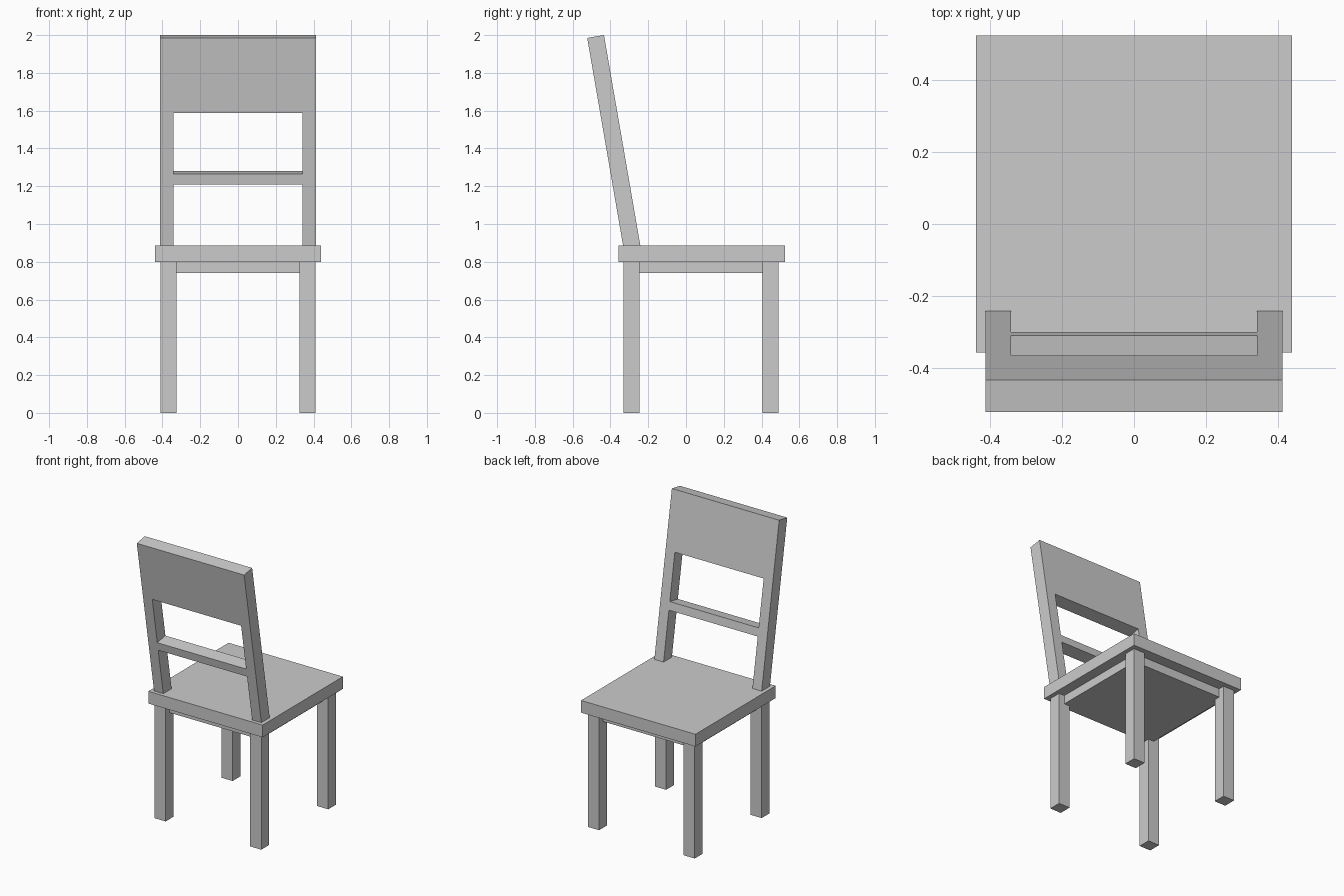
import bpy, math
from mathutils import Matrix, Vector

if "Cube" in bpy.data.objects:
    bpy.data.objects.remove(bpy.data.objects["Cube"])


def build(name, verts, faces):
    mesh = bpy.data.meshes.new(name)
    mesh.from_pydata(verts, [], faces)
    mesh.update()
    obj = bpy.data.objects.new(name, mesh)
    bpy.context.collection.objects.link(obj)
    return obj


def box(name, x, y, z):
    verts = [(a, b, c) for c in z for a, b in
             ((x[0], y[0]), (x[1], y[0]), (x[1], y[1]), (x[0], y[1]))]
    faces = [(3, 2, 1, 0), (4, 5, 6, 7), (0, 1, 5, 4),
             (1, 2, 6, 5), (2, 3, 7, 6), (3, 0, 4, 7)]
    return build(name, verts, faces)


# Seat and the apron block beneath it
box("seat", (-0.44, 0.44), (-0.358, 0.525), (0.80, 0.885))
box("apron", (-0.368, 0.368), (-0.288, 0.448), (0.74, 0.80))

# Four square legs
for side, sx in (("left", -1), ("right", 1)):
    x = sorted((sx * 0.325, sx * 0.411))
    box(f"front_leg_{side}", x, (0.405, 0.491), (0, 0.80))
    box(f"rear_leg_{side}", x, (-0.331, -0.245), (0, 0.80))

# Leaning backrest: one flush frame, cells of a grid with two openings
# Rows run from the top edge down: panel, opening, rail, opening
xs = (-0.413, -0.342, 0.342, 0.413)
rows = (0, -0.404, -0.731, -0.788, -1.155)
solid = {(0, 0), (1, 0), (2, 0), (0, 1), (2, 1),
         (0, 2), (1, 2), (2, 2), (0, 3), (2, 3)}
depth = 0.09
lean = Matrix.Translation((0, -0.523, 1.985)) @ Matrix.Rotation(math.radians(9.8), 4, 'X')
verts = [lean @ Vector((x, y, z)) for y in (0, depth) for z in rows for x in xs]
idx = lambda i, j, k: k * 20 + j * 4 + i
faces = []
for i, j in solid:
    ring = [(i, j + 1), (i + 1, j + 1), (i + 1, j), (i, j)]
    faces.append([idx(a, b, 0) for a, b in ring])
    faces.append([idx(a, b, 1) for a, b in reversed(ring)])
    # Side walls only where the neighbouring cell is open
    for n, (di, dj) in enumerate(((0, 1), (1, 0), (0, -1), (-1, 0))):
        if (i + di, j + dj) not in solid:
            p, q = ring[n], ring[(n + 1) % 4]
            faces.append([idx(*q, 0), idx(*p, 0), idx(*p, 1), idx(*q, 1)])
build("backrest", verts, faces)
